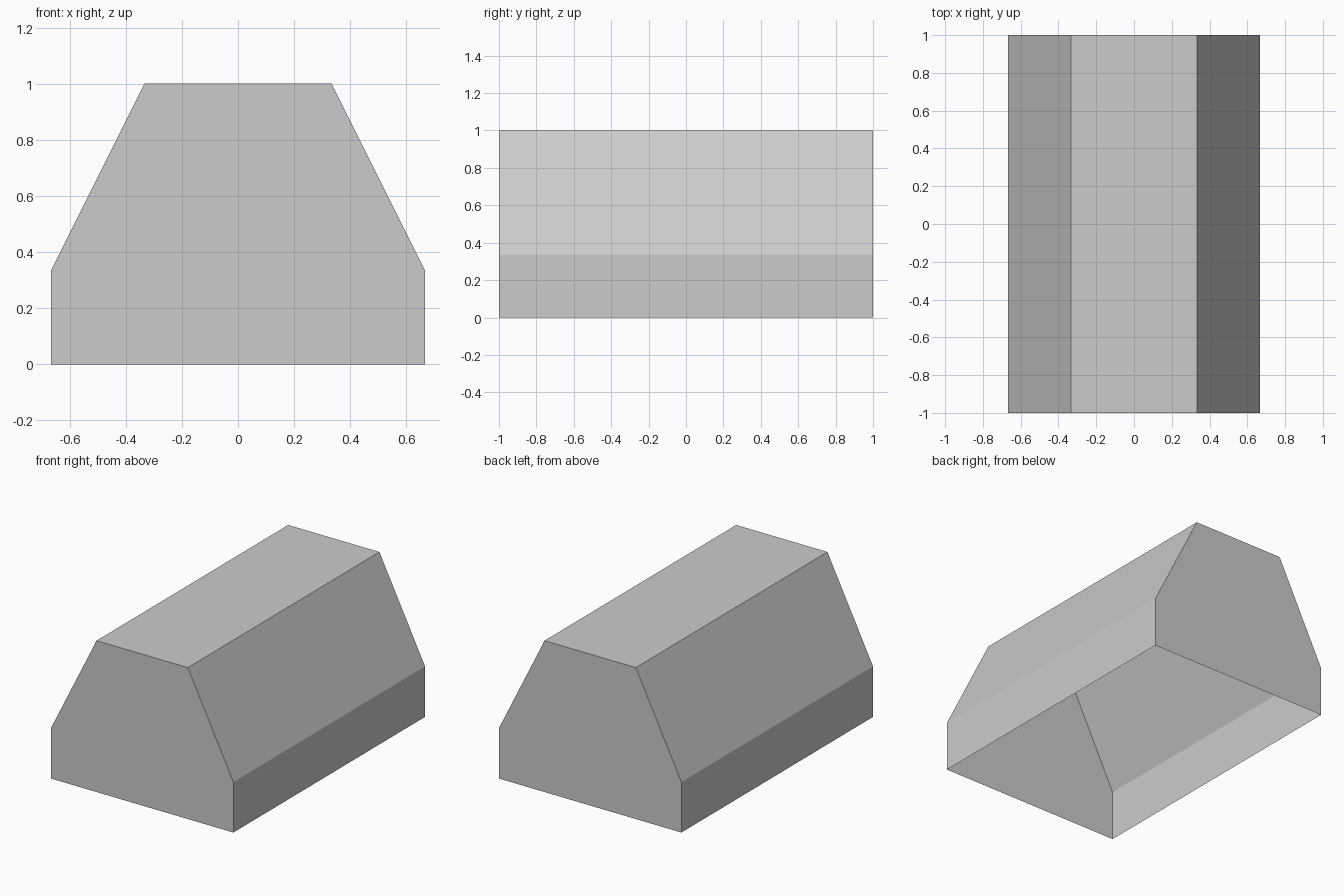
import bpy, bmesh
from mathutils import Vector

if "Cube" in bpy.data.objects:
    bpy.data.objects.remove(bpy.data.objects["Cube"])

# Half-round style cover: faceted profile in XZ, extruded along Y, open underneath
T = 1 / 3
profile = [(2*T, 0), (2*T, T), (T, 1), (-T, 1), (-2*T, T), (-2*T, 0)]

bm = bmesh.new()
front = bm.faces.new([bm.verts.new((x, -1, z)) for x, z in profile])

# Extrude the front end cap to the back, keeping both caps
ext = bmesh.ops.extrude_face_region(bm, geom=[front], use_keep_orig=True)
moved = [g for g in ext["geom"] if isinstance(g, bmesh.types.BMVert)]
bmesh.ops.translate(bm, verts=moved, vec=Vector((0, 2, 0)))
bmesh.ops.recalc_face_normals(bm, faces=bm.faces)

# Open bottom: remove the face lying on the ground
bottom = [f for f in bm.faces if all(abs(v.co.z) < 1e-5 for v in f.verts)]
bmesh.ops.delete(bm, geom=bottom, context='FACES_ONLY')

mesh = bpy.data.meshes.new("hollow_cover")
bm.to_mesh(mesh)
bm.free()
cover = bpy.data.objects.new("hollow_cover", mesh)
bpy.context.collection.objects.link(cover)
